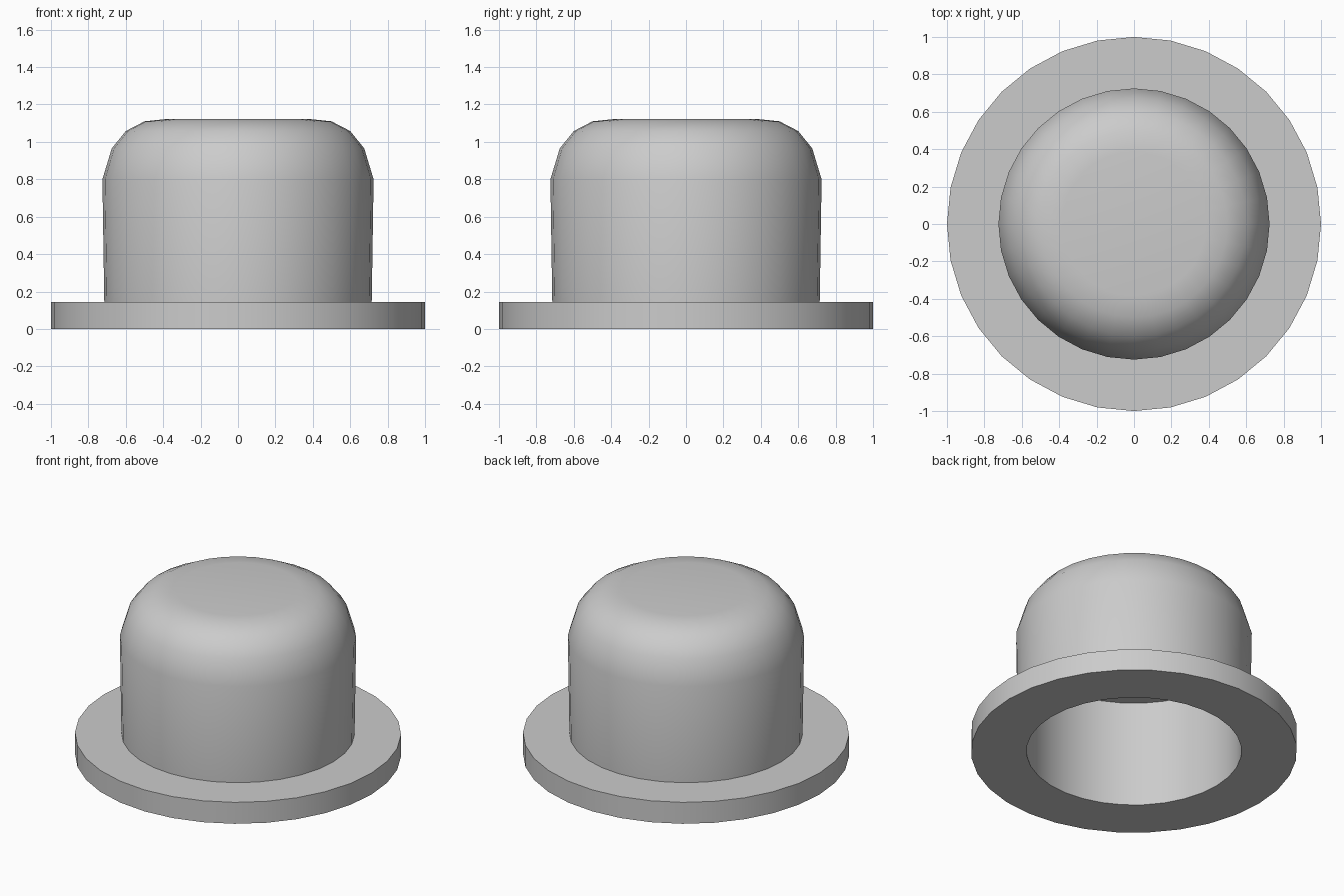
import bpy, bmesh, math

if "Cube" in bpy.data.objects:
    bpy.data.objects.remove(bpy.data.objects["Cube"])

SIDES = 32


def lathe(name, profile):
    """Revolve an (r, z) profile around z; points with r = 0 become poles capped by an n-gon."""
    bm = bmesh.new()
    rings = []
    for r, z in profile:
        rings.append([bm.verts.new((r * math.cos(2 * math.pi * i / SIDES),
                                    r * math.sin(2 * math.pi * i / SIDES), z))
                      for i in range(SIDES)])
    for a, b in zip(rings, rings[1:]):
        for i in range(SIDES):
            j = (i + 1) % SIDES
            bm.faces.new((a[i], a[j], b[j], b[i]))
    bm.faces.new(rings[0])
    bm.faces.new(rings[-1])
    bmesh.ops.recalc_face_normals(bm, faces=bm.faces)
    mesh = bpy.data.meshes.new(name)
    bm.to_mesh(mesh)
    bm.free()
    obj = bpy.data.objects.new(name, mesh)
    bpy.context.collection.objects.link(obj)
    bpy.ops.object.select_all(action='DESELECT')
    obj.select_set(True)
    bpy.context.view_layer.objects.active = obj
    bpy.ops.object.shade_smooth_by_angle(angle=math.radians(40))
    return obj


# Hat: inner ceiling, inner wall, underside, brim, crown wall, rounded shoulder, flat top
lathe("round_hat", [
    (0.66, 0.72), (0.66, 0.0),
    (1.0, 0.0), (1.0, 0.145),
    (0.715, 0.145), (0.725, 0.80),
    (0.675, 0.965), (0.60, 1.058), (0.50, 1.11), (0.385, 1.122),
])
